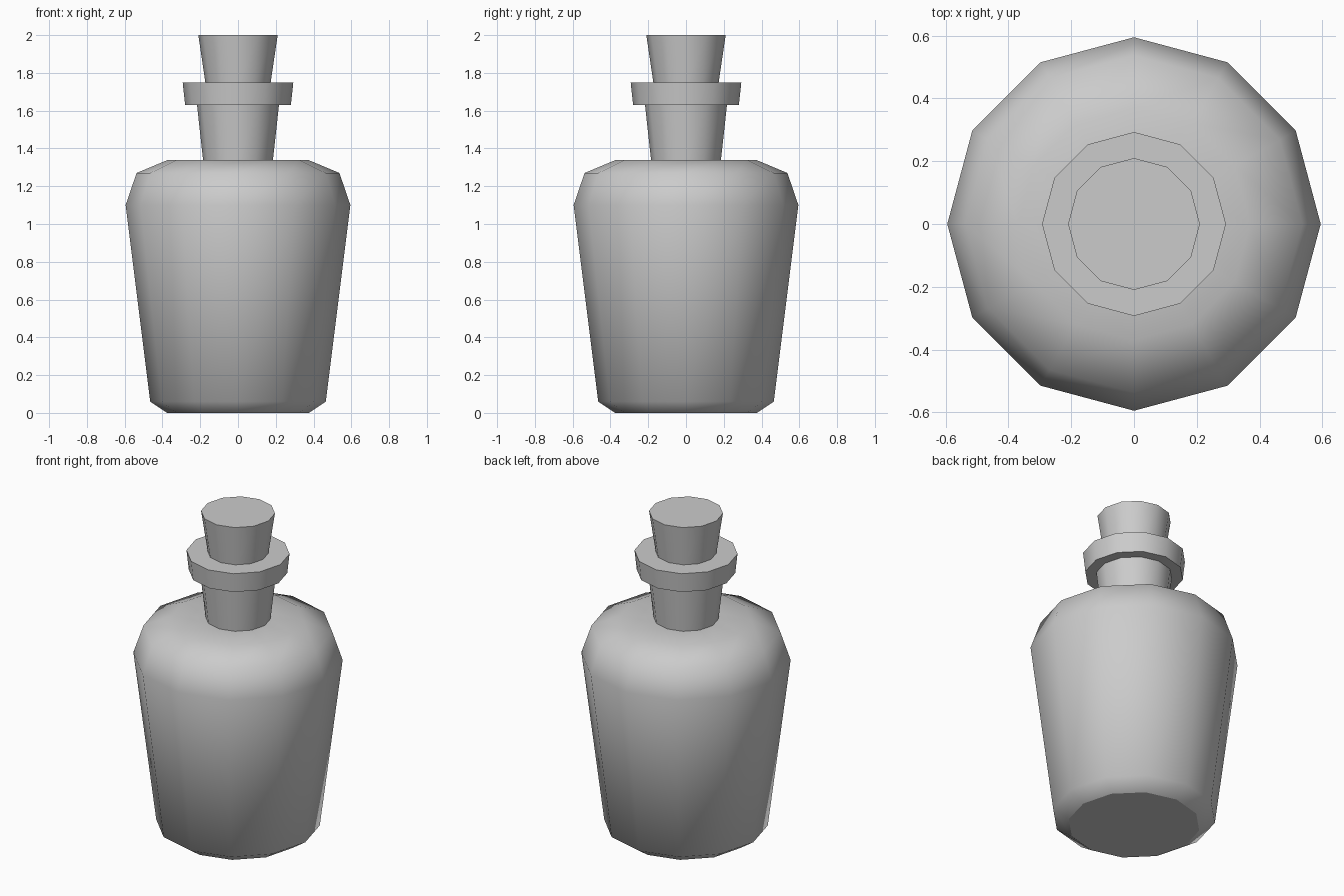
import bpy, bmesh, math

if "Cube" in bpy.data.objects:
    bpy.data.objects.remove(bpy.data.objects["Cube"])

SIDES = 12


def lathe(name, profile, sharp_angle=50, sharp_base=False):
    """Revolve (radius, z) points into a closed 12-sided solid, capped at both ends."""
    bm = bmesh.new()
    rings = []
    for r, z in profile:
        rings.append([bm.verts.new((r * math.cos(math.tau * i / SIDES),
                                    r * math.sin(math.tau * i / SIDES), z))
                      for i in range(SIDES)])
    for low, high in zip(rings, rings[1:]):
        for i in range(SIDES):
            j = (i + 1) % SIDES
            bm.faces.new((low[i], low[j], high[j], high[i]))
    base = bm.faces.new(rings[0][::-1])
    bm.faces.new(rings[-1])
    bm.normal_update()

    # Smooth faces, with hard edges at the steps and rims
    for f in bm.faces:
        f.smooth = True
    for e in bm.edges:
        e.smooth = e.calc_face_angle(0) < math.radians(sharp_angle)
    if sharp_base:
        for e in base.edges:
            e.smooth = False

    mesh = bpy.data.meshes.new(name)
    bm.to_mesh(mesh)
    bm.free()
    obj = bpy.data.objects.new(name, mesh)
    bpy.context.collection.objects.link(obj)
    return obj


# Bottle: chamfered base, flared body, rounded shoulder, neck and lip
lathe("bottle", [
    (0.375, 0.0), (0.465, 0.06), (0.595, 1.10), (0.537, 1.27), (0.37, 1.34),
    (0.185, 1.34), (0.217, 1.63), (0.28, 1.63), (0.293, 1.75),
], sharp_base=True)

# Tapered stopper set into the lip
lathe("stopper", [(0.17, 1.73), (0.21, 2.0)])
